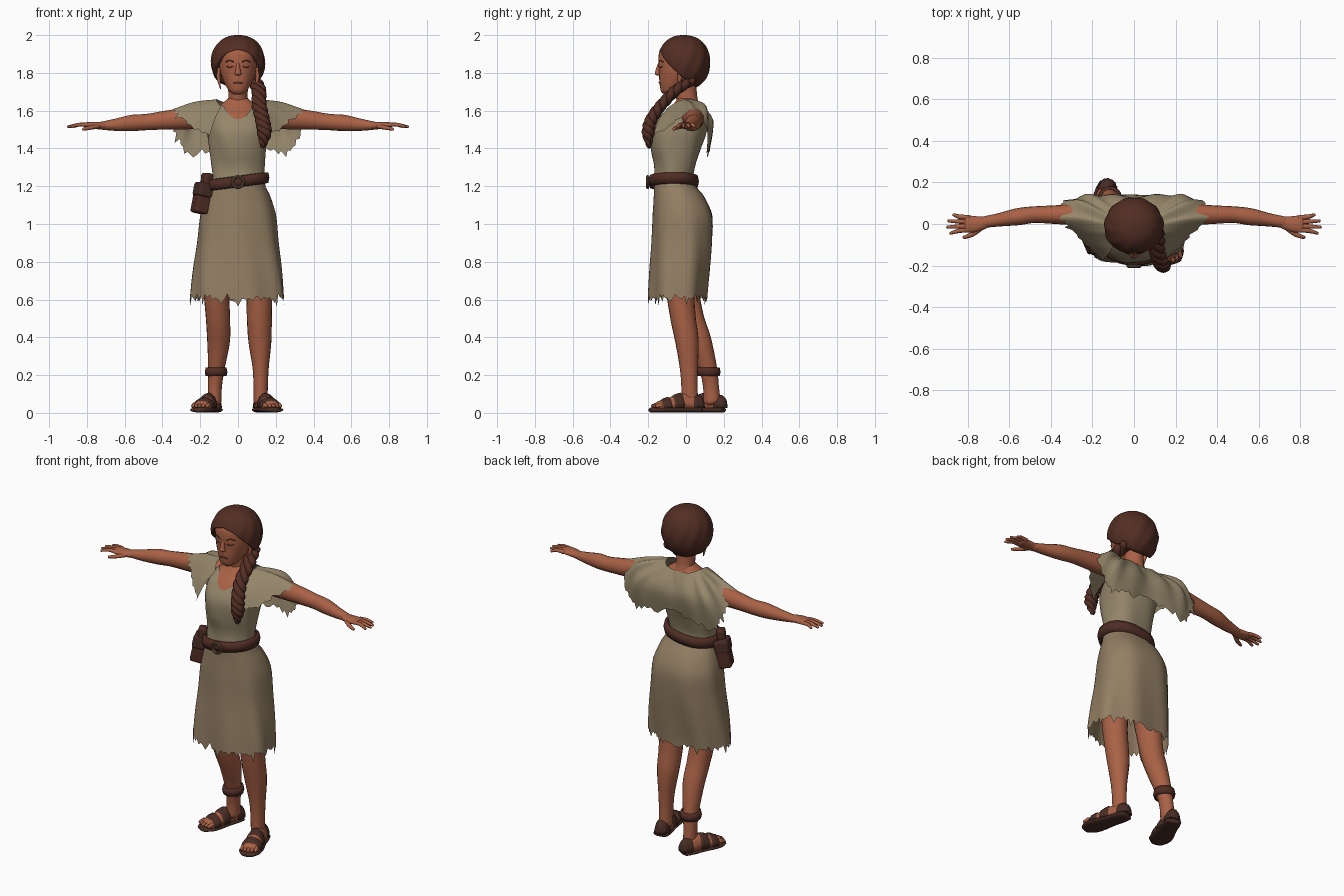
import bpy, bmesh, math, random
from mathutils import Vector

rng = random.Random(4)
if "Cube" in bpy.data.objects:
    bpy.data.objects.remove(bpy.data.objects["Cube"], do_unlink=True)


def material(name, r, g, b):
    m = bpy.data.materials.new(name)
    m.use_nodes = True
    m.diffuse_color = (r, g, b, 1)
    m.node_tree.nodes["Principled BSDF"].inputs["Base Color"].default_value = (r, g, b, 1)
    return m


SKIN = material("warm skin", .40, .12, .06)
LIPS = material("lip and eye line", .21, .055, .032)
HAIR = material("dark brown hair", .085, .027, .017)
LEATHER = material("brown leather", .08, .026, .018)
SOLE = material("sandal leather", .065, .026, .018)
CLOTH = material("pale linen", .30, .24, .145)
SKIRT = material("tan linen", .29, .21, .125)
METAL = material("dull buckle", .15, .09, .055)


def spline(pts, u):
    """Smooth interpolation through a list of tuples, u from 0 to 1."""
    last = len(pts) - 1
    f = u * last
    i = min(int(f), last - 1)
    t = f - i
    quad = [pts[max(0, min(last, i + k))] for k in (-1, 0, 1, 2)]
    return [b + .5 * t * (c - a + t * (2*a - 5*b + 4*c - d + t * (3*(b - c) + d - a)))
            for a, b, c, d in zip(*quad)]


def loft(name, rows, mat, closed=True, caps=False):
    """Skin a grid of points; caps closes both end rings."""
    bm = bmesh.new()
    grid = [[bm.verts.new(p) for p in row] for row in rows]
    n = len(grid[0])
    for lo, hi in zip(grid, grid[1:]):
        for i in range(n if closed else n - 1):
            j = (i + 1) % n
            bm.faces.new((lo[i], lo[j], hi[j], hi[i]))
    if caps:
        bm.faces.new(grid[0])
        bm.faces.new(grid[-1])
    bmesh.ops.recalc_face_normals(bm, faces=bm.faces)
    me = bpy.data.meshes.new(name)
    bm.to_mesh(me)
    bm.free()
    me.materials.append(mat)
    me.shade_smooth()
    ob = bpy.data.objects.new(name, me)
    bpy.context.collection.objects.link(ob)
    return ob


def tube(name, pts, mat, up=(0, 0, 1), steps=16, sides=16, floor=None):
    """Tube through (x, y, z, side radius, up radius) with rounded ends."""
    samples = [spline(pts, k / steps) for k in range(steps + 1)]
    rows = []
    for k, s in enumerate(samples):
        a, b = samples[max(0, k - 1)], samples[min(steps, k + 1)]
        tan = (Vector(b[:3]) - Vector(a[:3])).normalized()
        side = tan.cross(Vector(up)).normalized()
        top = side.cross(tan)
        ends = [(0, 1)]
        if k == 0:
            ends = [(-.6, .3), (-.4, .75), (0, 1)]
        if k == steps:
            ends = [(0, 1), (.4, .75), (.6, .3)]
        for push, scale in ends:
            c = Vector(s[:3]) + tan * push * min(s[3], s[4])
            ring = []
            for i in range(sides):
                w = math.tau * i / sides
                p = c + side * math.cos(w) * s[3] * scale + top * math.sin(w) * s[4] * scale
                if floor is not None:
                    p.z = max(p.z, floor)
                ring.append(p)
            rows.append(ring)
    return loft(name, rows, mat, caps=True)


def surface(table, z, a, grow=0, power=1):
    """Point on a body of (z, half width, front y, back y) levels; a = 0 is front."""
    i = 0
    while i < len(table) - 2 and z > table[i + 1][0]:
        i += 1
    t = (z - table[i][0]) / (table[i + 1][0] - table[i][0])
    t = max(0, min(1, t))
    _, rx, yf, yb = spline(table, (i + t) / (len(table) - 1))
    s, c = math.sin(a), math.cos(a)
    s, c = math.copysign(abs(s) ** power, s), math.copysign(abs(c) ** power, c)
    return Vector(((rx + grow) * s, (yf + yb) / 2 - ((yb - yf) / 2 + grow) * c, z))


def ragged(depth, i):
    """Torn hem offset with an occasional long tatter."""
    return rng.uniform(-.4, .5) * depth - (depth if i % 7 == 0 else 0) + (i % 2) * depth * .5


BODY = [(.5, .255, -.2, .105), (.62, .247, -.197, .11), (.75, .235, -.19, .125),
        (.9, .215, -.18, .14), (1.05, .2, -.175, .14), (1.15, .17, -.17, .095),
        (1.22, .137, -.17, .04), (1.3, .14, -.165, .05), (1.4, .15, -.185, .08),
        (1.5, .16, -.185, .11), (1.58, .15, -.135, .1), (1.62, .115, -.085, .08),
        (1.67, .055, -.05, .055)]
N = 96
angles = [math.tau * i / N for i in range(N)]

# Skirt with soft folds and a torn hem
hem = [.6 + ragged(.03, i) for i in range(N)]
rows = []
for k in range(19):
    t = k / 18
    rows.append([surface(BODY, hem[i] + (1.23 - hem[i]) * t, a,
                         .007 * (1 - t) * math.sin(7 * a + 3 * t), .88)
                 for i, a in enumerate(angles)])
loft("skirt", rows, SKIRT)

# Bodice with a dipped neckline, over a skin chest
rows = []
for k in range(17):
    row = []
    for a in angles:
        near = min(a, math.tau - a)
        top = 1.63 - .075 * math.exp(-(near / .45) ** 2)
        row.append(surface(BODY, 1.2 + (top - 1.2) * k / 16, a,
                           .003 * math.sin(5 * a + k / 3), .9))
    rows.append(row)
loft("bodice", rows, CLOTH)
loft("upper_chest", [[surface(BODY, 1.48 + .0185 * k, a, -.007, .92) for a in angles[::2]]
                     for k in range(11)], SKIN)

# Shoulder cape: (neck), (middle), (hem) from the middle of the back to the chest
CAPE = [(0, .07, 1.635, 0, .13, 1.53, 0, .115, 1.41),
        (.07, .07, 1.645, .14, .14, 1.54, .16, .125, 1.38),
        (.1, .05, 1.655, .23, .135, 1.55, .28, .11, 1.38),
        (.11, .03, 1.66, .25, .1, 1.62, .34, .11, 1.5),
        (.115, 0, 1.66, .24, .03, 1.64, .365, .04, 1.6),
        (.115, -.03, 1.655, .2, -.03, 1.625, .3, -.03, 1.56),
        (.105, -.06, 1.64, .165, -.09, 1.58, .22, -.11, 1.5),
        (.09, -.09, 1.62, .12, -.14, 1.56, .15, -.175, 1.47)]
mirrored = [tuple(-v if i % 3 == 0 else v for i, v in enumerate(key)) for key in CAPE[:0:-1]]
rows = []
for i in range(91):
    key = spline(mirrored + CAPE, i / 90)
    neck, mid, low = (Vector(key[j:j + 3]) for j in (0, 3, 6))
    low -= (low - mid) * ragged(.14, i)
    mid += Vector((0, .006, .006)) * math.sin(i * .8)
    rows.append([spline([neck, mid, low], k / 10) for k in range(11)])
loft("shoulder_cape", rows, CLOTH, closed=False)

# Belt, tilted down to the right, with ring buckle and pouch
rows = []
for g, h in ((.008, -.03), (.024, -.028), (.03, 0), (.024, .028), (.008, .03)):
    ring = []
    for a in angles[::2]:
        p = surface(BODY, 1.225, a, g, .9)
        p.z += h + p.x * .13
        ring.append(p)
    rows.append(ring)
loft("belt", rows, LEATHER)
bpy.ops.mesh.primitive_torus_add(major_radius=.029, minor_radius=.008, major_segments=20,
                                 minor_segments=8, location=(0, -.203, 1.222),
                                 rotation=(math.pi / 2, 0, 0))
buckle = bpy.context.object
buckle.name = "buckle"
buckle.data.materials.append(METAL)


def box(name, size, loc, rot, mat):
    bpy.ops.mesh.primitive_cube_add(size=1, location=loc, rotation=rot)
    ob = bpy.context.object
    ob.name = name
    ob.scale = size
    bpy.ops.object.transform_apply(location=False, rotation=False, scale=True)
    ob.data.materials.append(mat)
    bev = ob.modifiers.new("soft edges", "BEVEL")
    bev.width, bev.segments = .014, 3


box("pouch", (.075, .09, .15), (-.193, -.09, 1.13), (0, .2, .4), LEATHER)
box("pouch_flap", (.083, .1, .075), (-.183, -.09, 1.18), (0, .2, .4), SOLE)
box("pouch_loop", (.05, .06, .1), (-.167, -.1, 1.22), (0, .1, .5), LEATHER)

# Head, neck and face
HEAD = [(1.685, .02, -.115, -.08), (1.7, .045, -.132, -.04), (1.74, .07, -.14, .03),
        (1.8, .093, -.143, .08), (1.86, .1, -.146, .09), (1.92, .1, -.138, .09),
        (1.97, .06, -.09, .06)]
loft("head", [[surface(HEAD, 1.685 + .285 * k / 20, a, 0, .94) for a in angles[::3]]
              for k in range(21)], SKIN, caps=True)
tube("neck", [(0, .015, 1.6, .065, .065), (0, .005, 1.66, .052, .056),
              (0, -.005, 1.74, .053, .06)], SKIN, up=(0, 1, 0))
tube("nose", [(0, -.14, 1.85, .009, .008), (0, -.147, 1.82, .012, .013),
              (0, -.15, 1.796, .018, .016)], SKIN, up=(0, -1, 0), sides=10)


def face_line(name, marks, r, mat):
    pts = [(*surface(HEAD, z, a, 0, .94), r, r) for z, a in marks]
    tube(name, pts, mat, steps=8, sides=6)


face_line("lips", [(1.744, -.32), (1.749, 0), (1.744, .32)], .005, LIPS)
for s, label in ((1, "left"), (-1, "right")):
    face_line(label + "_eye", [(1.835, .25 * s), (1.829, .45 * s), (1.835, .62 * s)], .003, LIPS)
    face_line(label + "_brow", [(1.857, .2 * s), (1.866, .42 * s), (1.858, .68 * s)], .003, HAIR)
    tube(label + "_ear", [(.1 * s, -.025, 1.82, .012, .022), (.104 * s, -.03, 1.785, .01, .015),
                          (.1 * s, -.035, 1.755, .008, .009), (.093 * s, -.035, 1.715, .002, .002)],
         SKIN, up=(0, 1, 0), sides=10)

# Swept hair cap: polar limit of the hairline from front to back
LINE = [(62,), (72,), (98,), (125,), (142,), (152,), (155,)]
rows = []
for k in range(24):
    t = min(k / 22, 1)
    shrink = .84 if k == 23 else 1
    ring = []
    for a in angles:
        near = min(a, math.tau - a) / math.pi
        phi = max(.01, t * math.radians(spline(LINE, near)[0]))
        wave = shrink * (1 + .016 * math.sin(phi) * math.sin(11 * a + 5 * phi))
        r = math.sin(phi) ** .85 * wave
        ring.append((.143 * r * math.sin(a), -.012 - .14 * r * math.cos(a),
                     1.855 + .145 * math.cos(phi) * (1 if k < 23 else .96)))
    rows.append(ring)
loft("hair", rows, HAIR)

# Three-strand braid over the left shoulder
BRAID = [(.085, .03, 1.76), (.11, -.05, 1.71), (.112, -.13, 1.63), (.13, -.185, 1.55),
         (.14, -.2, 1.48), (.132, -.195, 1.405)]
for strand in range(3):
    pts = []
    for k in range(31):
        x, y, z = spline(BRAID, k / 30)
        w = k * .75 + strand * math.tau / 3
        thin = 1 if k < 24 else 1 - (k - 24) * .12
        pts.append((x + .019 * thin * math.cos(w), y + .014 * thin * math.sin(w), z,
                    .022 * thin, .022 * thin))
    tube(f"braid_strand_{strand + 1}", pts, HAIR, up=(0, 1, 0), steps=60, sides=8)

# Arms and hands
FINGERS = [(.035, .87, .045), (.012, .895, .015), (-.012, .9, -.015), (-.032, .885, -.045)]
for s, label in ((1, "left"), (-1, "right")):
    def limb(name, pts, **kw):
        tube(f"{label}_{name}", [(s * p[0], *p[1:]) for p in pts], SKIN, **kw)
    limb("arm", [(.13, .035, 1.57, .06, .055), (.25, .045, 1.56, .054, .058),
                 (.38, .045, 1.55, .045, .05), (.48, .045, 1.54, .04, .043),
                 (.56, .035, 1.535, .041, .043), (.65, .02, 1.525, .032, .032),
                 (.73, .008, 1.52, .027, .02)], steps=24)
    limb("palm", [(.71, .008, 1.52, .027, .02), (.76, 0, 1.522, .038, .019),
                  (.81, 0, 1.524, .042, .014)])
    for i, (y, x, tip) in enumerate(FINGERS):
        limb(f"finger_{i + 1}", [(.795, y * .9, 1.524, .012, .011), (.84, y, 1.526, .011, .01),
                                 (x, tip, 1.515, .007, .007)], steps=6, sides=8)
    limb("thumb", [(.74, -.02, 1.518, .014, .012), (.78, -.05, 1.51, .012, .011),
                   (.82, -.065, 1.502, .008, .008)], steps=6, sides=8)

# Legs
LEFT = [(.1, -.03, .85, .085, .09), (.112, -.03, .65, .07, .075), (.113, -.015, .5, .066, .067),
        (.116, .005, .38, .061, .062), (.12, .015, .24, .043, .048), (.12, .018, .14, .038, .043),
        (.12, .02, .06, .037, .045)]
RIGHT = [(-.1, -.02, .85, .085, .09), (-.113, -.005, .65, .069, .075), (-.106, .03, .5, .064, .066),
         (-.103, .075, .38, .06, .06), (-.115, .118, .23, .043, .047), (-.122, .132, .14, .037, .042),
         (-.125, .138, .06, .037, .045)]
# Foot levels along heel to toe: distance, half width, height
FOOT = [(.04, .032, .06), (.2, .04, .07), (.42, .042, .075), (.68, .052, .052), (.86, .05, .036)]
FEET = (("left", LEFT, (.112, .085), (.192, -.185)), ("right", RIGHT, (-.118, .205), (-.208, -.05)))
for label, leg, heel, toe in FEET:
    tube(label + "_leg", leg, SKIN, up=(0, 1, 0), steps=28, sides=20)
    heel, toe = Vector((*heel, 0)), Vector((*toe, 0))

    def along(d, w, h, z):
        p = heel.lerp(toe, d)
        return (p.x, p.y, z, w, h)

    def strap(name, start, end):
        levels = [spline(FOOT, start + (end - start) * k / 4) for k in range(5)]
        tube(f"{label}_{name}", [along(d, w + .007, h + .007, .025) for d, w, h in levels],
             SOLE, steps=6, floor=.025)

    tube(label + "_foot", [along(d, w, h, .026) for d, w, h in FOOT], SKIN, floor=.026)
    tube(label + "_sole", [along(d, w + .012, .015, .016) for d, w, h in FOOT]
         + [along(1, .038, .013, .015)], SOLE)
    strap("heel_strap", 0, .2)
    strap("instep_strap", .5, .62)
    strap("toe_strap", .74, .84)
    across = (toe - heel).normalized().cross(Vector((0, 0, 1)))
    for i in range(5):
        side = (i - 2) * .02
        root, tip = heel.lerp(toe, .83) + across * side, heel.lerp(toe, .98 - abs(side)) + across * side
        tube(f"{label}_toe_{i + 1}", [(root.x, root.y, .042, .012, .014),
                                      (tip.x, tip.y, .036, .009, .009)], SKIN, steps=4, sides=8)

# Ankle cuff on the right leg
cuff = []
for g, z in ((0, .195), (.011, .195), (.016, .215), (.011, .24), (0, .24)):
    cuff.append([(-.116 + (.044 + g) * math.sin(a), .12 - (.047 + g) * math.cos(a), z)
                 for a in angles[::4]])
loft("ankle_cuff", cuff, LEATHER)
